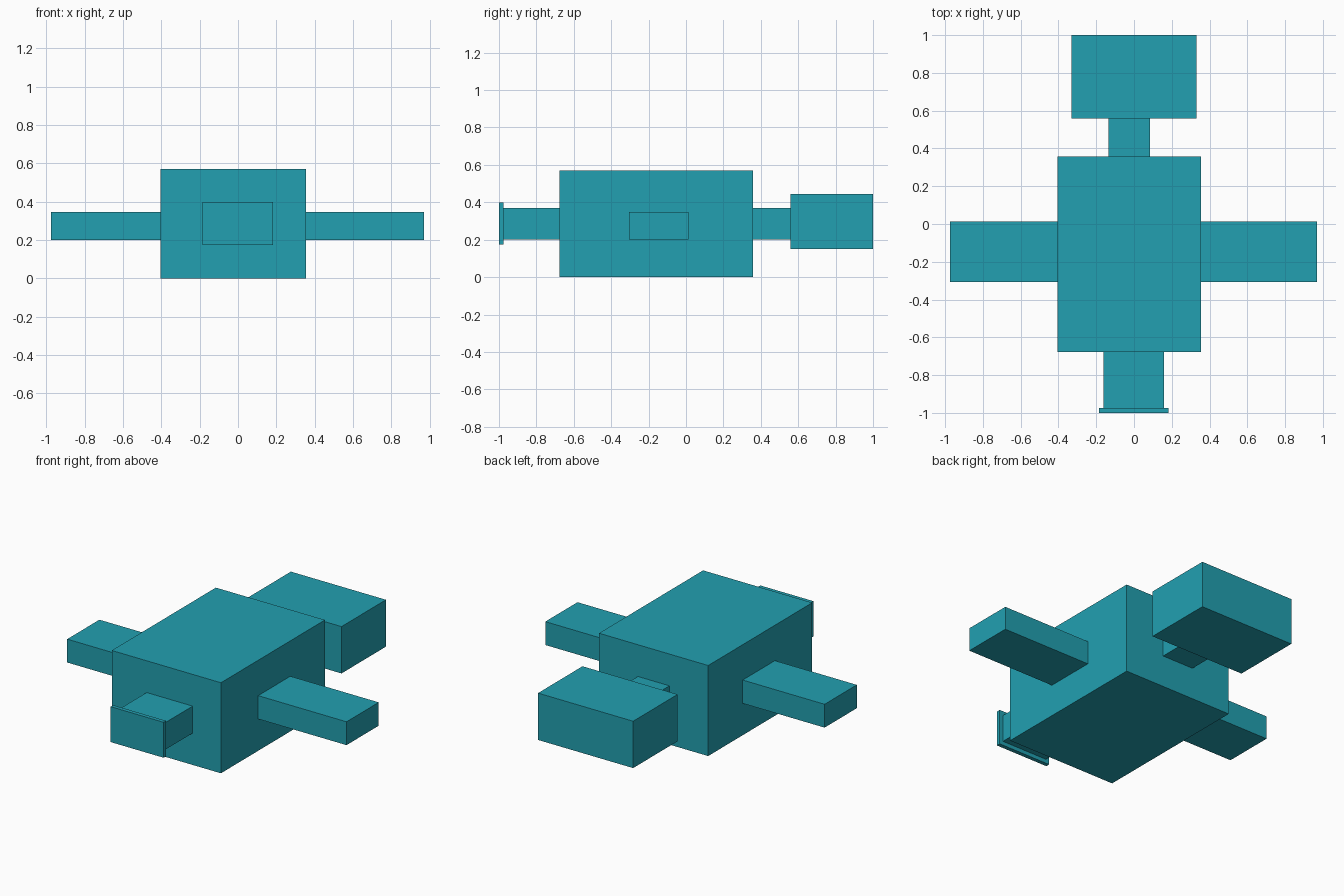
import bpy
import bmesh
from mathutils import Matrix, Vector

cube = bpy.data.objects.get("Cube")
if cube:
    bpy.data.objects.remove(cube, do_unlink=True)

# Single flat colour
teal = bpy.data.materials.new("teal")
teal.use_nodes = True
colour = (0.016, 0.352, 0.440, 1.0)
teal.diffuse_color = colour
teal.node_tree.nodes["Principled BSDF"].inputs["Base Color"].default_value = colour


def box(name, x, y, z):
    """Add a box spanning the given (min, max) ranges."""
    low, high = Vector((x[0], y[0], z[0])), Vector((x[1], y[1], z[1]))
    centre = (low + high) / 2
    bm = bmesh.new()
    bmesh.ops.create_cube(bm, size=1, matrix=Matrix.Diagonal((*(high - low), 1)))
    mesh = bpy.data.meshes.new(name)
    bm.to_mesh(mesh)
    bm.free()
    mesh.materials.append(teal)
    obj = bpy.data.objects.new(name, mesh)
    obj.location = centre
    bpy.context.collection.objects.link(obj)
    return obj


# Main body
box("body", (-0.405, 0.355), (-0.677, 0.358), (0, 0.57))

# Side arms, ending flush against the body
box("right_arm", (-0.975, -0.405), (-0.306, 0.014), (0.2, 0.347))
box("left_arm", (0.355, 0.97), (-0.306, 0.014), (0.2, 0.347))

# Front stub with its thin end plate
box("front_stub", (-0.162, 0.158), (-0.975, -0.677), (0.2, 0.37))
box("front_plate", (-0.186, 0.182), (-1.0, -0.975), (0.175, 0.398))

# Rear neck and block
box("rear_neck", (-0.135, 0.084), (0.358, 0.558), (0.2, 0.37))
box("rear_block", (-0.332, 0.33), (0.558, 1.0), (0.15, 0.445))
